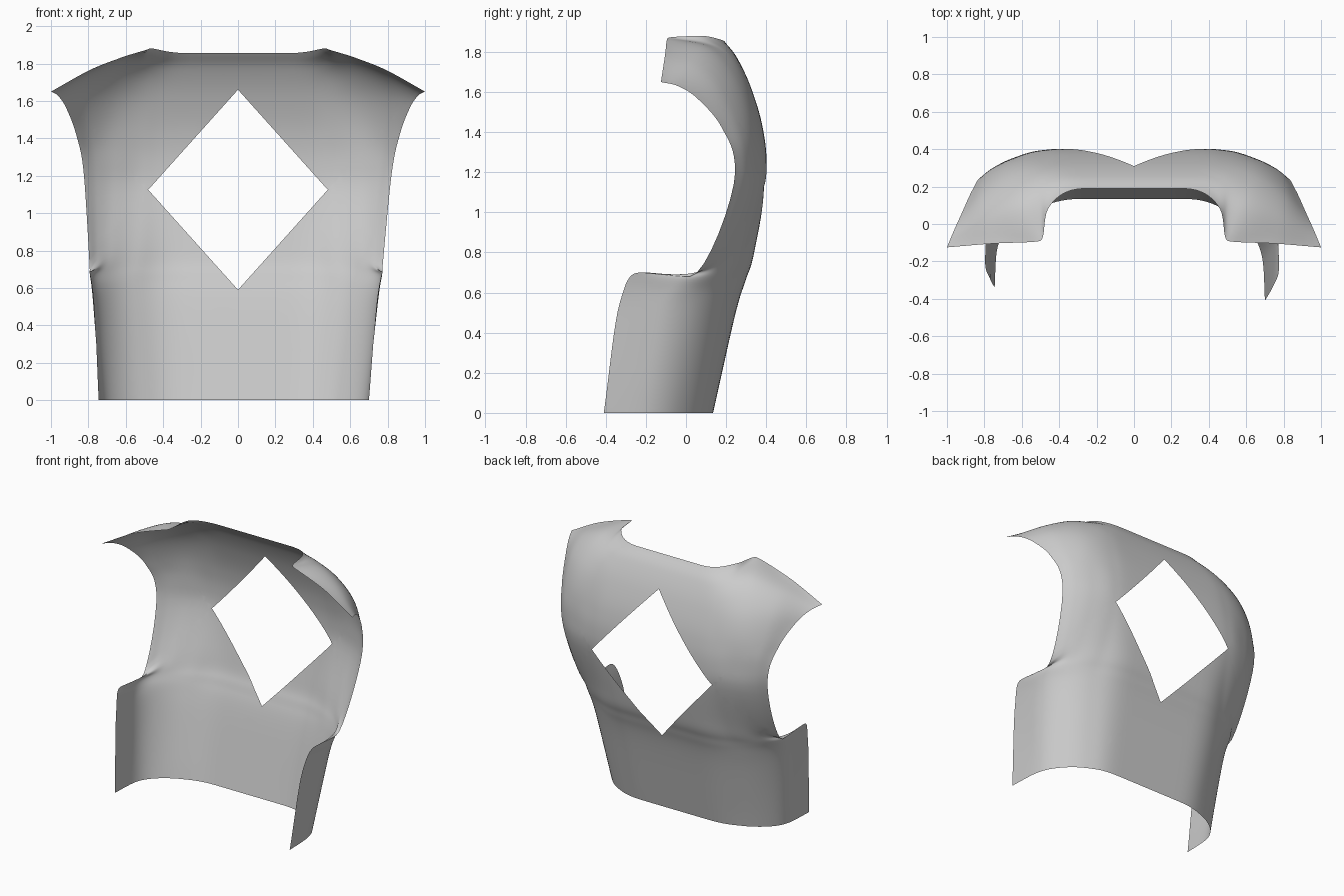
import bpy, bmesh
from mathutils import Vector

if "Cube" in bpy.data.objects:
    bpy.data.objects.remove(bpy.data.objects["Cube"])

# Five lengthwise profiles of the right half, each from the hem up to the neck or shoulder
BLADE = [(.25, .135, 0), (.27, .248, .50), (.28, .297, .66), (.28, .34, .80), (.30, .403, 1.2),
         (.30, .383, 1.42), (.28, .325, 1.62), (.26, .255, 1.77), (.26, .19, 1.855)]
FLANK = [(.48, .08, 0), (.53, .19, .52), (.54, .23, .66), (.52, .285, .79), (.50, .393, 1.2),
         (.50, .372, 1.42), (.48, .31, 1.64), (.46, .22, 1.79), (.46, .08, 1.88)]
RIB = [(.63, -.05, 0), (.69, .06, .53), (.70, .115, .66), (.66, .205, .77), (.65, .35, 1.2),
       (.66, .33, 1.43), (.64, .255, 1.66), (.58, .12, 1.82), (.50, -.09, 1.87)]
SIDE = [(.69, -.21, 0), (.75, -.12, .54), (.765, -.03, .665), (.73, .12, .73), (.75, .30, 1.2),
        (.78, .265, 1.42), (.80, .165, 1.63), (.78, .04, 1.75), (.76, -.105, 1.78)]
EDGE = [(.70, -.41, 0), (.745, -.33, .55), (.775, -.23, .70), (.77, .02, .68), (.82, .245, 1.2),
        (.865, .18, 1.42), (.92, .06, 1.565), (.965, -.04, 1.63), (1.0, -.125, 1.65)]


def limited(a, b):
    """Slope between two neighbouring steps that never overshoots."""
    if a * b <= 0:
        return 0.0
    s = 1 if a > 0 else -1
    return s * min(2 * abs(a), 2 * abs(b), abs(a + b) / 2)


def resample(pts, steps):
    """Smooth curve through pts, with steps pieces per span."""
    d = [b - a for a, b in zip(pts, pts[1:])]
    m = [d[0]] + [Vector([limited(p, q) for p, q in zip(a, b)])
                  for a, b in zip(d, d[1:])] + [d[-1]]
    out = []
    for i in range(len(d)):
        for k in range(steps):
            t = k / steps
            out.append(pts[i] * (2*t**3 - 3*t**2 + 1) + m[i] * (t**3 - 2*t**2 + t)
                       + pts[i + 1] * (3*t**2 - 2*t**3) + m[i + 1] * (t**3 - t**2))
    return out + [pts[-1].copy()]


def left_side(p):
    """Mirrored point; the left waist is slightly wider and shorter."""
    low = max(0, 1 - p.z / 1.3) * min(1, p.x / .6)
    front = max(0, min(1, (.1 - p.y) / .4))
    return Vector((-p.x - .045 * low, p.y + .07 * front * low, p.z))


# Loft: smooth each profile upward, then join them across from left edge to right edge
profiles = [resample([Vector(p) for p in c], 8) for c in (BLADE, FLANK, RIB, SIDE, EDGE)]
rows = []
for half in zip(*profiles):
    rows.append(resample([left_side(p) for p in reversed(half)] + list(half), 8))

# Cloth sheet
bm = bmesh.new()
verts = [[bm.verts.new(p) for p in row] for row in rows]
for a, b in zip(verts, verts[1:]):
    for j in range(len(a) - 1):
        bm.faces.new((a[j], b[j], b[j + 1], a[j + 1]))

# Diamond opening cut through the back
W, H, ZC = .48, .535, 1.125
for sx in (-1, 1):
    for sz in (-1, 1):
        bmesh.ops.bisect_plane(bm, geom=bm.verts[:] + bm.edges[:] + bm.faces[:], dist=1e-5,
                               plane_co=(0, 0, ZC + sz * H), plane_no=(sx / W, 0, sz / H))
hole = []
for f in bm.faces:
    c = f.calc_center_median()
    if abs(c.x) / W + abs(c.z - ZC) / H < 1:
        hole.append(f)
bmesh.ops.delete(bm, geom=hole, context='FACES')

mesh = bpy.data.meshes.new("vest_back")
bm.to_mesh(mesh)
bm.free()
vest = bpy.data.objects.new("vest_back", mesh)
bpy.context.collection.objects.link(vest)
for poly in mesh.polygons:
    poly.use_smooth = True
